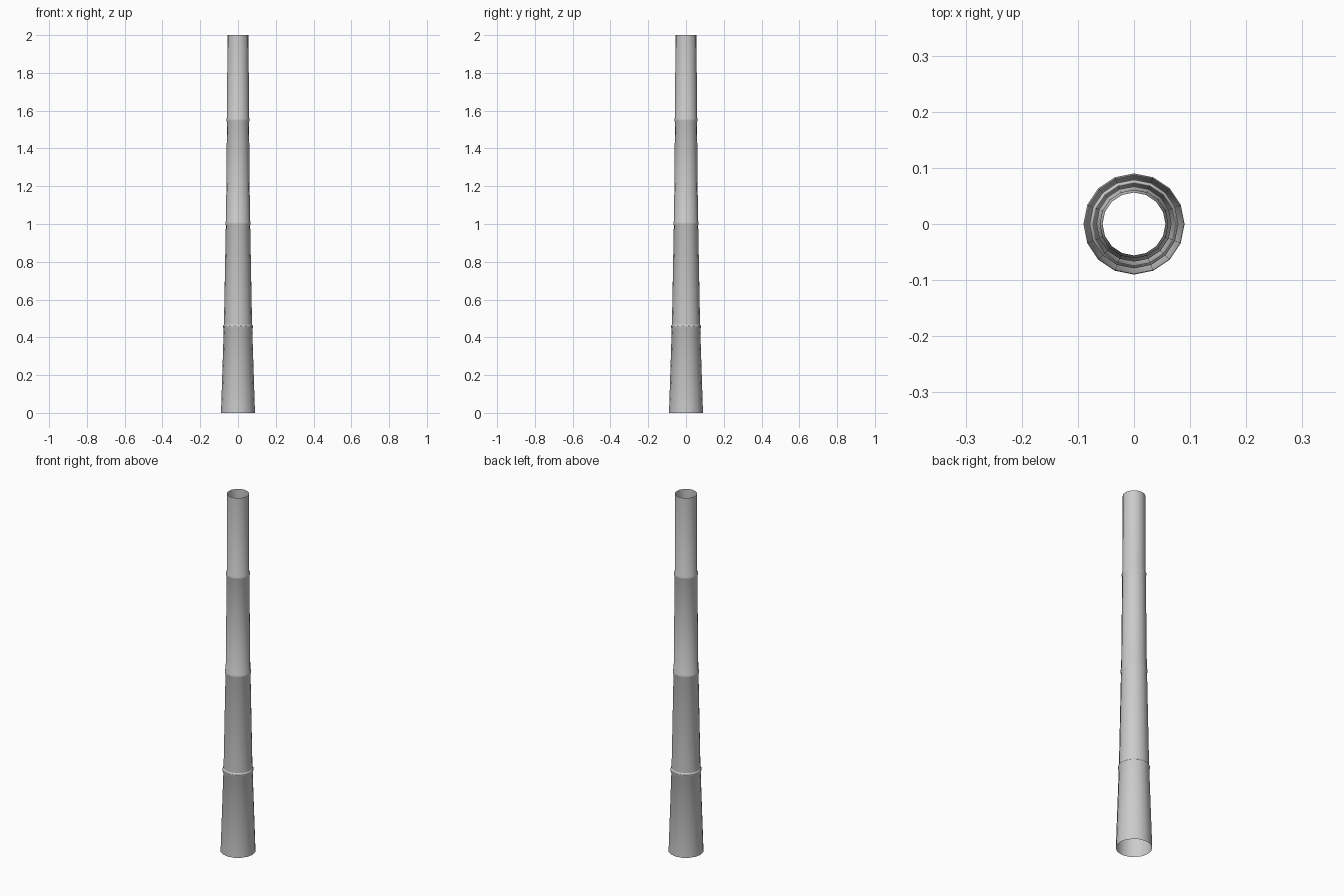
import bpy, bmesh, math

if "Cube" in bpy.data.objects:
    bpy.data.objects.remove(bpy.data.objects["Cube"])

SIDES = 16

# Profile (radius, height): tapering stalk with a slim raised lip at each node
profile = [(0.09, 0.0)]
for z, below, lip, above in [(0.455, 0.0755, 0.079, 0.0745),
                             (1.005, 0.0645, 0.067, 0.0635),
                             (1.553, 0.0585, 0.061, 0.058)]:
    profile += [(below, z - 0.012), (lip, z - 0.005), (lip, z + 0.005), (above, z + 0.012)]
profile.append((0.056, 2.0))

# Hollow single-walled stalk, open at both ends
bm = bmesh.new()
rings = [[bm.verts.new((r * math.cos(2 * math.pi * i / SIDES),
                        r * math.sin(2 * math.pi * i / SIDES), z))
          for i in range(SIDES)] for r, z in profile]
for lower, upper in zip(rings, rings[1:]):
    for i in range(SIDES):
        j = (i + 1) % SIDES
        bm.faces.new((lower[i], lower[j], upper[j], upper[i]))
mesh = bpy.data.meshes.new("bamboo_stalk")
bm.to_mesh(mesh)
bm.free()
stalk = bpy.data.objects.new("bamboo_stalk", mesh)
bpy.context.collection.objects.link(stalk)

# Smooth around the stalk, crisp at the node lips
bpy.context.view_layer.objects.active = stalk
stalk.select_set(True)
bpy.ops.object.shade_smooth_by_angle(angle=math.radians(30))
